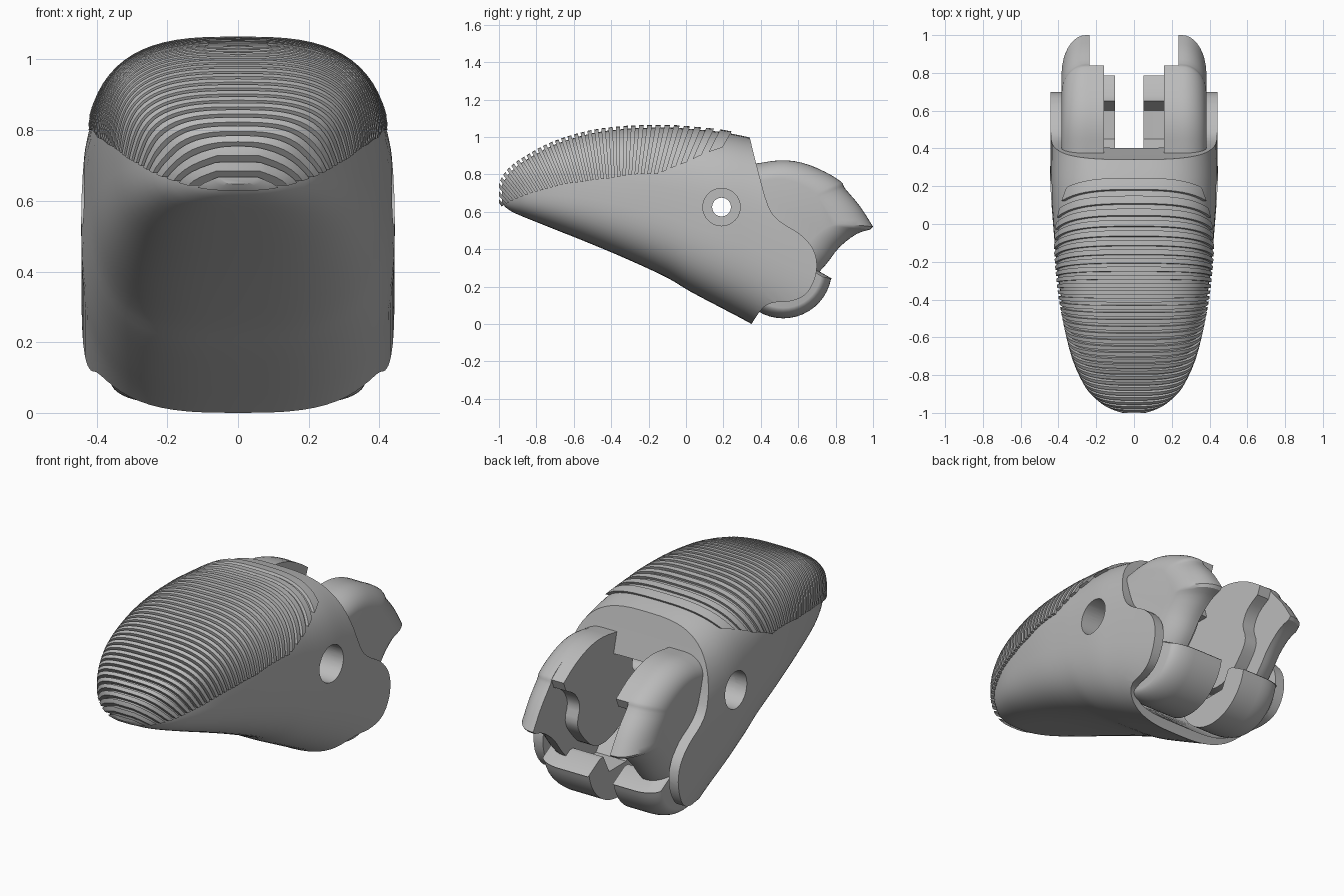
import bpy, bmesh
from math import sin, cos, pi, radians, copysign

if "Cube" in bpy.data.objects:
    bpy.data.objects.remove(bpy.data.objects["Cube"])

grey = bpy.data.materials.new("plain_grey")
grey.use_nodes = True
grey.diffuse_color = (0.5, 0.5, 0.5, 1)
grey.node_tree.nodes["Principled BSDF"].inputs["Base Color"].default_value = (0.5, 0.5, 0.5, 1)


def build(name, lofts):
    """Mesh made of one or more closed lofts, each a list of rings of points."""
    bm = bmesh.new()
    for rings in lofts:
        loops = [[bm.verts.new(p) for p in ring] for ring in rings]
        n = len(loops[0])
        for a, b in zip(loops, loops[1:]):
            for i in range(n):
                j = (i + 1) % n
                bm.faces.new((a[i], a[j], b[j], b[i]))
        bm.faces.new(loops[0])
        bm.faces.new(loops[-1])
    bmesh.ops.recalc_face_normals(bm, faces=bm.faces)
    mesh = bpy.data.meshes.new(name)
    bm.to_mesh(mesh)
    bm.free()
    mesh.materials.append(grey)
    obj = bpy.data.objects.new(name, mesh)
    bpy.context.collection.objects.link(obj)
    return obj


def prism(profile, x0, x1):
    return [[(x, y, z) for y, z in profile] for x in (x0, x1)]


def boolean(obj, cutter, operation="DIFFERENCE", keep=False):
    mod = obj.modifiers.new("cut", "BOOLEAN")
    mod.object, mod.operation, mod.solver = cutter, operation, "EXACT"
    bpy.context.view_layer.objects.active = obj
    bpy.ops.object.modifier_apply(modifier=mod.name)
    if not keep:
        bpy.data.objects.remove(cutter)


def oval(y, w, top, bottom, power=3, n=72):
    """Rounded-square section across the body."""
    mid, half = (top + bottom) / 2, (top - bottom) / 2

    def rounded(v):
        return copysign(abs(v) ** (2 / power), v)
    return [(w * rounded(cos(2 * pi * i / n)), y, mid + half * rounded(sin(2 * pi * i / n)))
            for i in range(n)]


def cylinder(y, z, r, x0, x1, n=40):
    return prism([(y + r * cos(2 * pi * i / n), z + r * sin(2 * pi * i / n)) for i in range(n)], x0, x1)


def smooth_path(points, steps=5):
    """Catmull-Rom through rows of any length."""
    out = []
    last = len(points) - 1
    for i in range(last):
        p = [points[max(0, min(last, i + k))] for k in (-1, 0, 1, 2)]
        for s in range(steps):
            t = s / steps
            out.append(tuple(0.5 * (2 * b + (c - a) * t + (2 * a - 5 * b + 4 * c - d) * t * t
                                    + (3 * b - a - 3 * c + d) * t ** 3)
                             for a, b, c, d in zip(*p)))
    return out + [tuple(points[-1])]


# Body stations: y, half width, top, bottom
stations = smooth_path([
    (-0.985, 0.05, 0.74, 0.65), (-0.96, 0.12, 0.785, 0.62), (-0.92, 0.18, 0.83, 0.595),
    (-0.85, 0.245, 0.88, 0.565), (-0.7, 0.315, 0.96, 0.505), (-0.5, 0.365, 1.02, 0.425),
    (-0.3, 0.4, 1.045, 0.34), (-0.1, 0.42, 1.05, 0.247), (0.02, 0.43, 1.043, 0.175),
    (0.2, 0.443, 1.025, 0.08), (0.35, 0.443, 0.995, 0), (0.55, 0.443, 0.95, -0.12),
    (0.8, 0.443, 0.9, -0.25)], 3)

body = build("fingertip_shell", [[oval(*s) for s in stations]])

# Raised grip ridges: a fan of wedges trimmed to a slightly larger body
ridges = build("grip_ridges", [[oval(y - 0.015, w + 0.012, t + 0.015, b - 0.002)
                                for y, w, t, b in stations]])
base_line = [(60, 1.09), (68, 0.93), (76, 0.825), (94, 0.78), (105, 0.786), (119, 0.824), (133, 0.885), (137, 0.9)]


def base_radius(angle):
    for (a0, r0), (a1, r1) in zip(base_line, base_line[1:]):
        if angle <= a1:
            return r0 + (r1 - r0) * (angle - a0) / (a1 - a0)
    return base_line[-1][1]


def fan_point(angle, r):
    return (-0.35 + r * cos(radians(angle)), r * sin(radians(angle)))


count = 35
wedges = []
for i in range(count):
    a, b = (60 + 76 * ((i + k) / count) ** 0.8 for k in (0, 0.58))
    wedges.append(prism([fan_point(a, base_radius(a)), fan_point(a, 1.6),
                         fan_point(b, 1.6), fan_point(b, base_radius(b))], -0.6, 0.6))
boolean(ridges, build("wedges", wedges), "INTERSECT")

# Shape the rear edge with its ears, and hollow the hinge pocket
rear_edge = smooth_path([(0.34, 1.0), (0.385, 0.82), (0.44, 0.63), (0.5, 0.55), (0.61, 0.48), (0.68, 0.4),
                         (0.7, 0.31), (0.68, 0.22), (0.63, 0.15), (0.55, 0.12), (0.47, 0.115),
                         (0.41, 0.085), (0.35, 0)], 3)
rear = [(0.3, 1.16)] + rear_edge + [(0.29, -0.4), (1.2, -0.4), (1.2, 1.16)]
boolean(body, build("rear_cut", [prism(rear, -0.6, 0.6)]))
boolean(body, build("pocket", [[oval(-0.1, 0.36, 0.74, 0.42, 4), oval(0.35, 0.385, 0.75, 0.06, 4),
                                oval(0.8, 0.385, 0.75, -0.2, 4)]]))

# Hinge halves: outer cheek, inner step and lower hook
cheek = smooth_path([(0.19, 0.85), (0.35, 0.855), (0.5, 0.875), (0.62, 0.862), (0.74, 0.815), (0.83, 0.76),
                     (0.85, 0.725), (0.93, 0.63), (1.0, 0.52)], 3)
cheek += smooth_path([(0.985, 0.505), (0.91, 0.48), (0.82, 0.41), (0.75, 0.32), (0.68, 0.25), (0.57, 0.18),
                      (0.42, 0.2), (0.2, 0.38), (0.0, 0.52), (-0.02, 0.66), (0.06, 0.79)], 3)
inner = smooth_path([(0.19, 0.85), (0.35, 0.855), (0.5, 0.875), (0.62, 0.862), (0.74, 0.815), (0.84, 0.75)], 3)
inner += smooth_path([(0.82, 0.7), (0.74, 0.65), (0.7, 0.57), (0.72, 0.48), (0.68, 0.4), (0.57, 0.3),
                      (0.42, 0.3), (0.2, 0.42), (0.02, 0.55), (0.0, 0.66), (0.06, 0.79)], 3)
hook = [(0.52 + 0.26 * cos(radians(a)), 0.29 + 0.26 * sin(radians(a))) for a in range(-170, -9, 8)]
hook += [(0.785, 0.24), (0.68, 0.3), (0.65, 0.3), (0.6, 0.2), (0.45, 0.2), (0.36, 0.32)]


def rounded_slab(profile, center, x0, x1, x2, shrink, side):
    """Slab flat from x0 to x1, then rounding inwards to x2."""
    cy, cz = center
    rings = [[(side * x0, y, z) for y, z in profile]]
    for k in range(10):
        a = k / 9 * pi / 2 * 0.96
        s = 1 - shrink * (1 - cos(a))
        x = x1 + (x2 - x1) * sin(a)
        rings.append([(side * x, cy + (y - cy) * s, cz + (z - cz) * s) for y, z in profile])
    return rings


parts = [body, ridges]
for side, label, gap in ((1, "left", 0.05), (-1, "right", 0.1)):
    parts += [build(label + "_hinge_cheek", [rounded_slab(cheek, (0.43, 0.58), 0.235, 0.255, 0.383, 0.36, side)]),
              build(label + "_hinge_step", [prism(inner, side * 0.16, side * 0.237)]),
              build(label + "_hinge_hook", [rounded_slab(hook, (0.52, 0.3), gap, 0.23, 0.36, 0.22, side)])]

# Pivot hole through everything, with a deep recess on both sides
hole = build("pivot_hole", [cylinder(0.19, 0.625, 0.05, -0.7, 0.7)])
recess = build("recess", [cylinder(0.19, 0.625, 0.1, s * 0.3, s * 0.7) for s in (-1, 1)])
for obj in parts:
    if obj is body or "cheek" in obj.name or "step" in obj.name:
        boolean(obj, hole, keep=True)
        boolean(obj, recess, keep=True)
for cutter in (hole, recess):
    bpy.data.objects.remove(cutter)

for obj in parts:
    bpy.ops.object.select_all(action="DESELECT")
    obj.select_set(True)
    bpy.context.view_layer.objects.active = obj
    bpy.ops.object.shade_smooth_by_angle(angle=radians(30))
